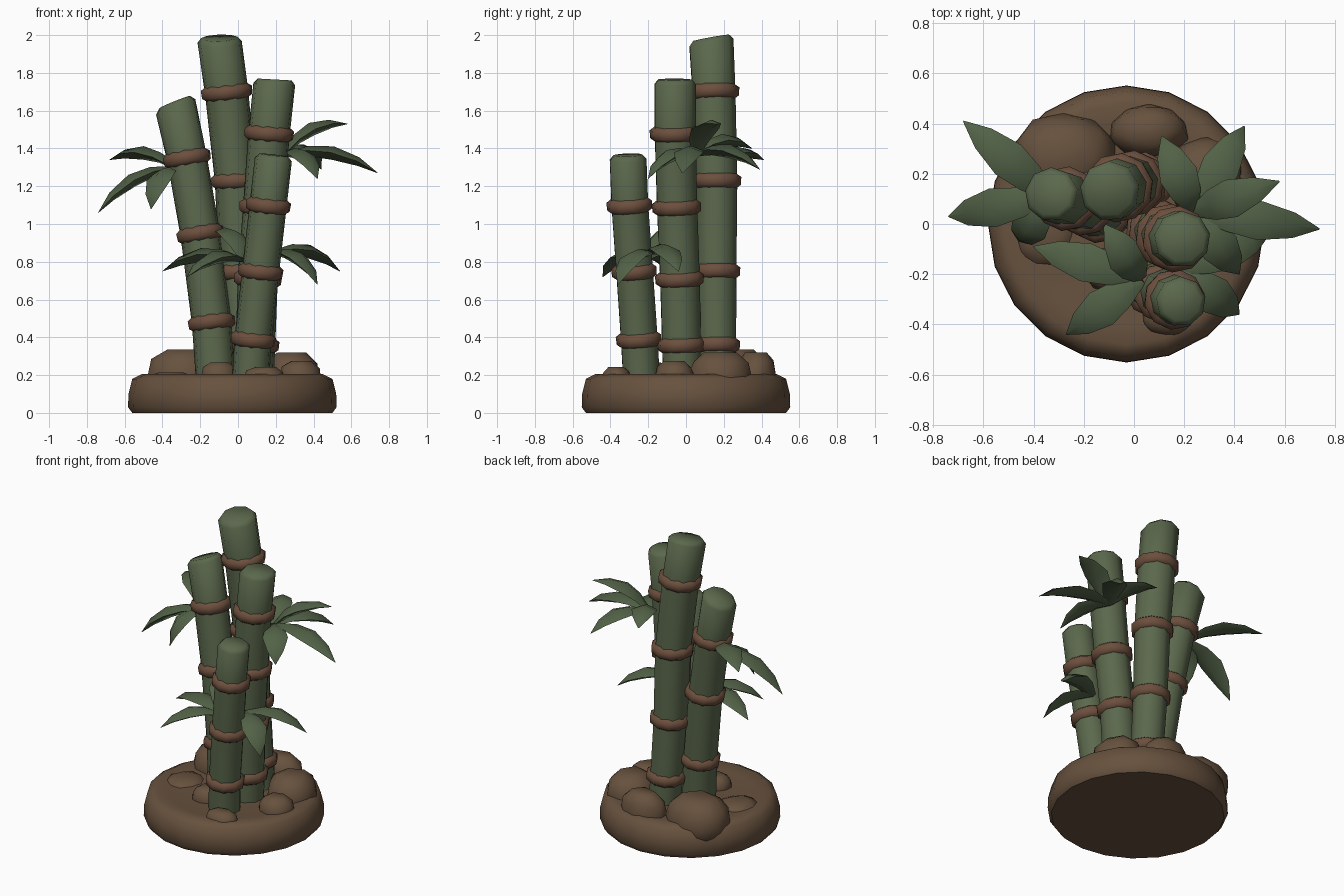
import bpy, bmesh, math, random
from mathutils import Vector

random.seed(4)
if "Cube" in bpy.data.objects:
    bpy.data.objects.remove(bpy.data.objects["Cube"])


def material(name, rgb):
    m = bpy.data.materials.new(name)
    m.use_nodes = True
    m.diffuse_color = (*rgb, 1)
    m.node_tree.nodes["Principled BSDF"].inputs["Base Color"].default_value = (*rgb, 1)
    return m


STALK = material("stalk green", (0.105, 0.138, 0.073))
LEAF = material("leaf green", (0.086, 0.122, 0.063))
RING = material("node brown", (0.15, 0.078, 0.047))
SOIL = material("soil brown", (0.135, 0.083, 0.048))


def finish(name, bm, mat, angle):
    bmesh.ops.recalc_face_normals(bm, faces=bm.faces)
    mesh = bpy.data.meshes.new(name)
    bm.to_mesh(mesh)
    bm.free()
    obj = bpy.data.objects.new(name, mesh)
    bpy.context.collection.objects.link(obj)
    mesh.materials.append(mat)
    bpy.ops.object.select_all(action='DESELECT')
    obj.select_set(True)
    bpy.context.view_layer.objects.active = obj
    bpy.ops.object.shade_smooth_by_angle(angle=math.radians(angle))


def skin(bm, loops):
    """Join equal loops of points into a capped tube."""
    rows = [[bm.verts.new(p) for p in loop] for loop in loops]
    n = len(rows[0])
    for a, b in zip(rows, rows[1:]):
        for i in range(n):
            j = (i + 1) % n
            bm.faces.new((a[i], a[j], b[j], b[i]))
    bm.faces.new(rows[0])
    bm.faces.new(rows[-1])


def circle(centre, axis, radius, n, turn=0.2):
    u = Vector((0, 1, 0)).cross(axis).normalized()
    v = axis.cross(u).normalized()
    angles = [turn + math.tau * i / n for i in range(n)]
    return [centre + (u * math.cos(a) + v * math.sin(a)) * radius for a in angles]


def along(path, z):
    """Point and direction on a stalk path at height z."""
    for a, b in zip(path, path[1:]):
        if z <= b.z or b is path[-1]:
            return a.lerp(b, (z - a.z) / (b.z - a.z)), (b - a).normalized()


# Stalks with a slanted cut top and a brown band at each node
def stalk(name, points, low, high, slant, nodes):
    path = [Vector(p) for p in points]

    def radius(z):
        return low + (high - low) * (z - path[0].z) / (path[-1].z - path[0].z)

    def cut(centre, axis, r):
        return [p + Vector((0, 0, (p.x - centre.x) * slant[0] + (p.y - centre.y) * slant[1]))
                for p in circle(centre, axis, r, 9)]

    loops = []
    for i, p in enumerate(path[:-1]):
        axis = (path[i + 1] - path[max(i - 1, 0)]).normalized()
        loops.append(circle(p, axis, radius(p.z), 9))
    top, axis = along(path, path[-1].z)
    loops.append(cut(top - axis * 0.025, axis, high))
    loops.append(cut(top, axis, high - 0.022))
    bm = bmesh.new()
    skin(bm, loops)
    finish(name + "_stalk", bm, STALK, 62)

    for k, z in enumerate(nodes):
        centre, axis = along(path, z)
        bm = bmesh.new()
        skin(bm, [circle(centre + axis * h, axis, radius(z) + out, 10)
                  for h, out in ((-0.043, -0.008), (-0.024, 0.019), (0.018, 0.022), (0.04, -0.008))])
        finish(f"{name}_node_{k + 1}", bm, RING, 65)


stalk("tall", [(0.05, 0.165, 0.12), (0.005, 0.16, 0.75), (-0.012, 0.16, 1.23), (-0.06, 0.145, 1.7), (-0.1, 0.13, 1.985)],
      0.1, 0.12, (-0.1, 0.13), (0.36, 0.75, 1.23, 1.7))
stalk("middle", [(0.085, -0.02, 0.12), (0.105, -0.035, 0.71), (0.135, -0.05, 1.09), (0.165, -0.06, 1.48), (0.195, -0.06, 1.765)],
      0.105, 0.113, (0.05, 0), (0.36, 0.71, 1.09, 1.48))
stalk("short", [(0.065, -0.235, 0.12), (0.08, -0.25, 0.39), (0.12, -0.275, 0.75), (0.16, -0.3, 1.1), (0.19, -0.31, 1.365)],
      0.1, 0.1, (0, 0), (0.39, 0.75, 1.1))
stalk("leaning", [(-0.115, 0.03, 0.12), (-0.14, 0.05, 0.48), (-0.2, 0.08, 0.95), (-0.27, 0.1, 1.35), (-0.335, 0.12, 1.645)],
      0.105, 0.108, (0.18, 0), (0.48, 0.95, 1.35))


# Leaves: arched, thick folded blades with a ridge
def leaf(name, root, tip, width=0.078, arch=0.06):
    root, tip = Vector(root), Vector(tip)
    side = (tip - root).cross(Vector((0, 0, 1))).normalized()
    up = side.cross(tip - root).normalized()
    bm = bmesh.new()
    loops = []
    for t, w in ((0, 0.3), (0.25, 0.78), (0.5, 1), (0.78, 0.65), (1, 0.03)):
        c = root.lerp(tip, t) + up * arch * 4 * t * (1 - t)
        half = width * w
        loops.append([c - side * half, c + up * half * 0.42, c + side * half, c - up * half * 0.5])
    skin(bm, loops)
    finish(name, bm, LEAF, 58)


CLUSTERS = {
    "left_leaf": ((-0.33, 0.11, 1.3), [(-0.74, 0.03, 1.06), (-0.68, 0.41, 1.34), (-0.46, -0.07, 1.08)]),
    "right_leaf": ((0.24, 0.05, 1.37), [(0.58, 0.17, 1.53), (0.74, -0.02, 1.27), (0.44, 0.39, 1.29),
                                        (0.42, -0.2, 1.24), (0.11, 0.35, 1.4)]),
    "front_leaf": ((0.03, -0.22, 0.81), [(-0.4, -0.09, 0.75), (-0.27, -0.44, 0.72), (-0.12, 0, 0.96)]),
    "low_right_leaf": ((0.18, -0.18, 0.85), [(0.54, -0.04, 0.75), (0.42, -0.36, 0.68)]),
}
for name, (root, tips) in CLUSTERS.items():
    for k, tip in enumerate(tips):
        leaf(f"{name}_{k + 1}", root, tip)

# Soil base: rounded disc with a slightly sunken top
bm = bmesh.new()
centre = Vector((-0.03, 0, 0))
skin(bm, [circle(centre + Vector((0, 0, z)), Vector((0, 0, 1)), r, 20, 0)
          for r, z in ((0.53, 0), (0.552, 0.03), (0.55, 0.1), (0.53, 0.18), (0.48, 0.205), (0.4, 0.19), (0.1, 0.2))])
finish("soil_base", bm, SOIL, 50)

# Flat-topped rocks half buried in the soil: centre, radii
ROCKS = [
    ((-0.28, 0.27, 0.18), (0.21, 0.18, 0.2)),
    ((0.06, 0.37, 0.18), (0.16, 0.11, 0.18)),
    ((0.28, 0.18, 0.18), (0.16, 0.17, 0.18)),
    ((0.33, -0.06, 0.18), (0.11, 0.11, 0.12)),
    ((-0.36, -0.04, 0.16), (0.13, 0.14, 0.07)),
    ((-0.1, -0.18, 0.19), (0.1, 0.09, 0.1)),
    ((0.14, -0.37, 0.18), (0.11, 0.08, 0.08)),
]
for k, (place, size) in enumerate(ROCKS):
    bm = bmesh.new()
    bmesh.ops.create_icosphere(bm, subdivisions=2, radius=1)
    for v in bm.verts:
        v.co *= random.uniform(0.95, 1.05)
        v.co.z = min(v.co.z, 0.78)
        v.co = Vector(c * s for c, s in zip(v.co, size)) + Vector(place)
        v.co.z = max(v.co.z, 0.05)
    finish(f"rock_{k + 1}", bm, SOIL, 60)
